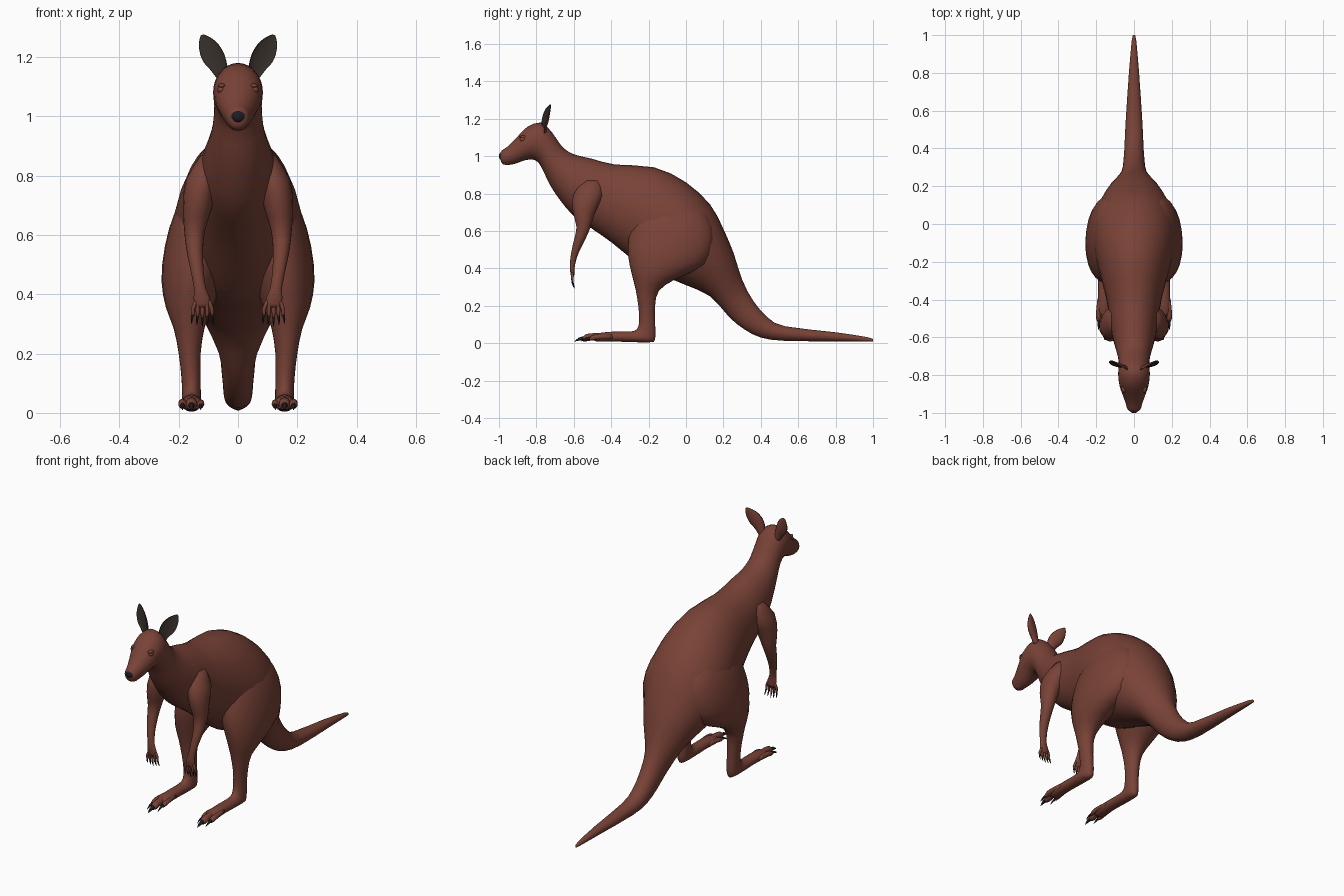
import bpy, bmesh, math
from mathutils import Vector as V


def material(name, rgb):
    m = bpy.data.materials.new(name)
    m.diffuse_color = (*rgb, 1)
    return m


FUR = material("red_brown_fur", (0.19, 0.055, 0.038))
DARK = material("ear_inside", (0.035, 0.027, 0.022))
BLACK = material("black_horn", (0.012, 0.012, 0.016))


def catmull(a, b, c, d, t):
    return 0.5 * (2 * b + (c - a) * t + (2 * a - 5 * b + 4 * c - d) * t * t
                  + (3 * b - a - 3 * c + d) * t ** 3)


def loft(name, rings, n=20, steps=2, mats=(FUR,), mirror=False, cup=1.0):
    """Skin over rings of (centre, half-axis u, half-axis v)."""
    fine = []
    for i in range(len(rings) - 1):
        q = [rings[max(i - 1, 0)], rings[i], rings[i + 1], rings[min(i + 2, len(rings) - 1)]]
        for s in range(steps):
            fine.append([catmull(*(r[k] for r in q), s / steps) for k in range(3)])
    fine.append(rings[-1])
    bm = bmesh.new()
    loops = []
    for c, u, v in fine:
        loop = []
        for k in range(n):
            a = 2 * math.pi * k / n
            s = math.sin(a)
            loop.append(bm.verts.new(c + u * math.cos(a) + v * (s if s > 0 else s * cup)))
        loops.append(loop)
    for p, q in zip(loops, loops[1:]):
        for k in range(n):
            f = bm.faces.new((p[k], p[(k + 1) % n], q[(k + 1) % n], q[k]))
            f.material_index = 1 if len(mats) > 1 and k >= n // 2 else 0
    bm.faces.new(loops[0])
    bm.faces.new(loops[-1])
    bmesh.ops.recalc_face_normals(bm, faces=bm.faces)
    return finish(name, bm, mats, mirror)


def finish(name, bm, mats, mirror):
    me = bpy.data.meshes.new(name)
    bm.to_mesh(me)
    bm.free()
    for m in mats:
        me.materials.append(m)
    for p in me.polygons:
        p.use_smooth = True
    ob = bpy.data.objects.new(name, me)
    bpy.context.collection.objects.link(ob)
    if mirror:
        ob.modifiers.new("mirror", 'MIRROR').use_mirror_merge = False
    return ob


def side_rings(table):
    """Rings from side profile: top y, z, bottom y, z, half width, centre x."""
    out = []
    for ty, tz, by, bz, w, x in table:
        t, b = V((x, ty, tz)), V((x, by, bz))
        out.append(((t + b) / 2, V((w, 0, 0)), (t - b) / 2))
    return out


def tube(name, pts, mat=FUR):
    """Round tapering tube through (x, y, z, r), mirrored."""
    d = (V(pts[-1][:3]) - V(pts[0][:3])).normalized()
    u = d.cross(V((0.3, 0.5, 0.8))).normalized()
    w = d.cross(u)
    return loft(name, [(V(p[:3]), u * p[3], w * p[3]) for p in pts], 10, 2, (mat,), True)


def ball(name, c, size, mat, mirror=False):
    bm = bmesh.new()
    bmesh.ops.create_uvsphere(bm, u_segments=16, v_segments=10, radius=1)
    for v in bm.verts:
        v.co = V(c) + V(a * b for a, b in zip(v.co, size))
    return finish(name, bm, (mat,), mirror)


# Tail and torso up to the shoulders
torso = [
    (1.0, .02, 1.0, .008, .005, 0), (.97, .032, .97, .008, .012, 0),
    (.8, .058, .8, .01, .027, 0), (.53, .09, .53, .012, .045, 0),
    (.44, .135, .40, .03, .05, 0), (.36, .225, .31, .075, .056, 0),
    (.30, .34, .23, .14, .07, 0), (.255, .48, .13, .25, .13, 0),
    (.20, .61, .0, .31, .185, 0), (.13, .74, -.10, .35, .215, 0),
    (.0, .86, -.19, .38, .22, 0), (-.17, .94, -.29, .45, .19, 0),
    (-.38, .955, -.40, .54, .148, 0), (-.50, .985, -.50, .61, .13, 0)]
# Neck and head
head = [
    (-.585, 1.005, -.60, .68, .115, 0), (-.63, 1.025, -.67, .76, .1, 0),
    (-.67, 1.06, -.73, .85, .086, 0), (-.715, 1.125, -.775, .945, .08, 0),
    (-.775, 1.18, -.81, .98, .084, 0), (-.85, 1.155, -.86, .978, .077, 0),
    (-.90, 1.105, -.91, .96, .06, 0), (-.955, 1.05, -.95, .953, .043, 0),
    (-.985, 1.03, -.98, .957, .034, 0), (-.996, 1.01, -.99, .975, .015, 0)]
loft("body", side_rings(torso + head), 32, 2)

# Hind legs, thigh down to the long foot
loft("hind_legs", side_rings([
    (-.18, .78, .02, .78, .05, .10), (-.27, .68, .12, .68, .10, .112),
    (-.305, .57, .15, .55, .112, .135), (-.31, .47, .10, .42, .105, .153),
    (-.29, .37, -.06, .34, .078, .165), (-.27, .29, -.145, .28, .052, .165),
    (-.255, .2, -.165, .2, .037, .163), (-.25, .12, -.165, .10, .032, .158),
    (-.262, .075, -.165, .02, .032, .157), (-.30, .062, -.20, .004, .033, .157),
    (-.38, .062, -.36, .008, .033, .157), (-.46, .055, -.46, .008, .036, .157),
    (-.49, .04, -.49, .012, .028, .157)]), 24, 2, mirror=True)

# Toes and claws: one long middle toe, shorter ones beside it
for label, x0, x1, y, r in (("middle", .157, .157, -.55, .019),
                            ("outer", .18, .187, -.515, .014),
                            ("inner", .134, .126, -.505, .012)):
    tube(label + "_toe", [(x0, y + .12, .035, r), (x1, y + .05, .034, r),
                          (x1, y + .015, .028, r), (x1, y, .022, r * .6)])
    tube(label + "_toe_claw", [(x1, y + .015, .027, r * .6), (x1, y - .02, .022, r * .45),
                               (x1, y - .045, .010, .001)], BLACK)

# Arms, shoulder to palm
loft("arms", [(V((x, y, z)), V((a, 0, 0)), V((0, b, 0))) for x, y, z, a, b in (
    (.085, -.50, .87, .04, .05), (.12, -.525, .79, .055, .08),
    (.135, -.545, .70, .05, .06), (.146, -.548, .62, .036, .038),
    (.146, -.57, .55, .028, .030), (.138, -.595, .48, .022, .020),
    (.128, -.607, .42, .020, .014), (.122, -.608, .385, .028, .012),
    (.12, -.606, .355, .022, .008))], 18, 2, mirror=True)

# Fingers and claws
for i in range(-2, 3):
    drop = .004 * (2 - abs(i))
    xa, xb, xc = .12 + .010 * i, .12 + .016 * i, .12 + .018 * i
    tube(f"finger_{i + 3}", [(xa, -.607, .38, .007), (xb, -.608, .35, .007),
                             (xb, -.606, .328 - drop, .005)])
    tube(f"finger_claw_{i + 3}", [(xb, -.606, .335 - drop, .0045),
                                  (xc, -.603, .316 - drop, .0035),
                                  (xc, -.596, .300 - drop, .0006)], BLACK)

# Ears: cupped lofts with a dark hollow front
across = V((.88, .25, -.36)).normalized()
back = V((-.25, .93, -.10)).normalized()
loft("ears", [(V(c), across * w, back * d) for c, w, d in (
    ((.050, -.765, 1.13), .020, .018), ((.064, -.765, 1.165), .030, .022),
    ((.083, -.757, 1.20), .039, .022), ((.100, -.745, 1.235), .034, .016),
    ((.113, -.733, 1.26), .020, .009), ((.121, -.725, 1.275), .005, .003))],
    20, 3, (FUR, DARK), True, cup=-.45)

# Face
ball("nose", (0, -.982, 1.0), (.026, .019, .022), BLACK)
ball("eyes", (.056, -.872, 1.09), (.014, .017, .013), FUR, True)
ball("brows", (.054, -.868, 1.103), (.014, .024, .008), FUR, True)
ball("lower_lip", (0, -.955, .966), (.027, .028, .014), FUR)
